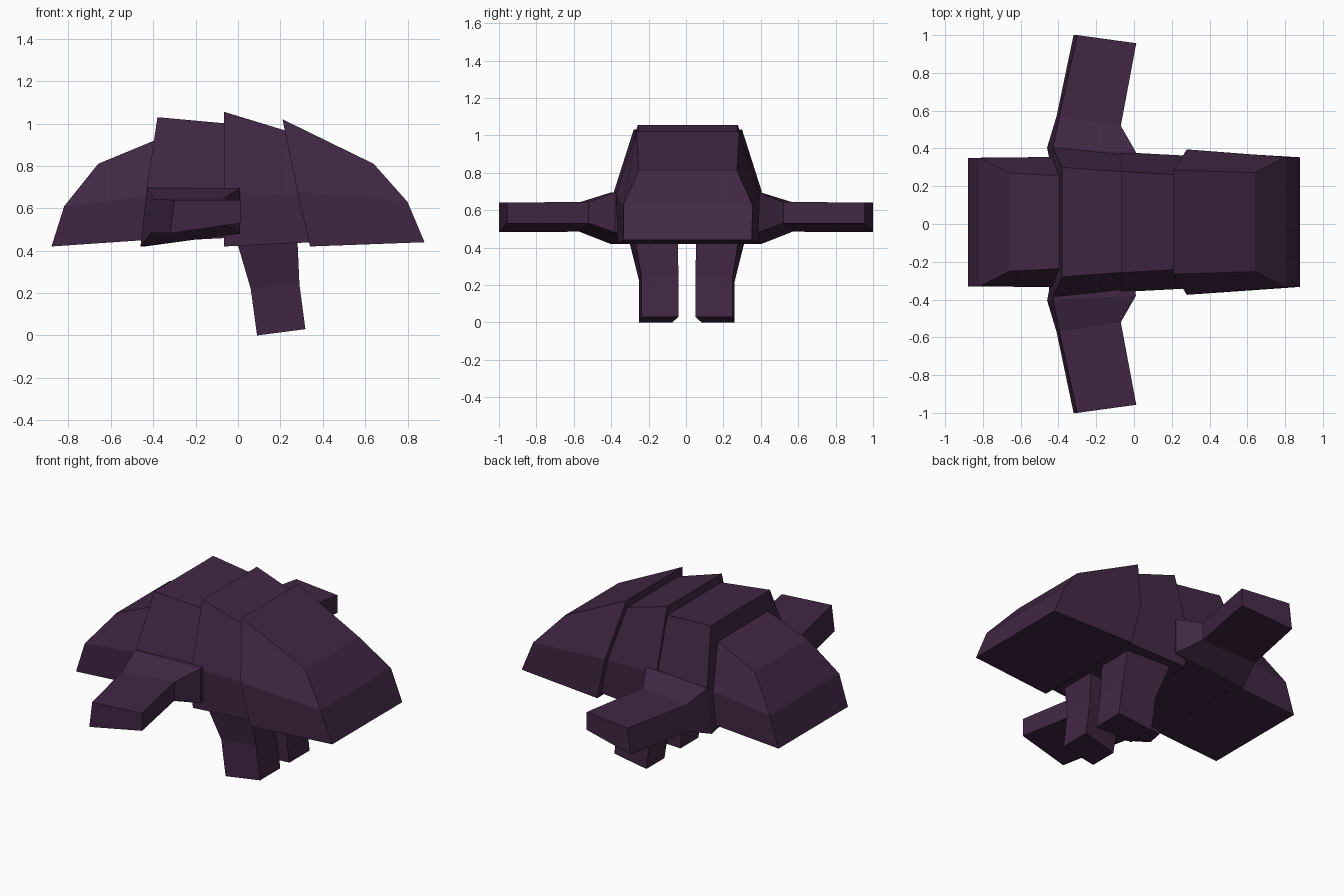
import bpy
import bmesh

cube = bpy.data.objects.get("Cube")
if cube:
    bpy.data.objects.remove(cube, do_unlink=True)

# Single flat colour
COLOUR = (0.053, 0.02, 0.057, 1)
mat = bpy.data.materials.new("dark_purple")
mat.use_nodes = True
mat.diffuse_color = COLOUR
bsdf = next(n for n in mat.node_tree.nodes if n.type == 'BSDF_PRINCIPLED')
bsdf.inputs["Base Color"].default_value = COLOUR
bsdf.inputs["Roughness"].default_value = 0.8


def loft(name, rings, caps):
    """Bridge matching rings of points; caps lists the index faces at each end."""
    bm = bmesh.new()
    loops = [[bm.verts.new(p) for p in ring] for ring in rings]
    n = len(loops[0])
    for a, b in zip(loops, loops[1:]):
        for i in range(n):
            j = (i + 1) % n
            bm.faces.new((a[i], a[j], b[j], b[i]))
    for end in (loops[0], loops[-1]):
        for cap in caps:
            bm.faces.new([end[i] for i in cap])
    bmesh.ops.recalc_face_normals(bm, faces=bm.faces)
    mesh = bpy.data.meshes.new(name)
    bm.to_mesh(mesh)
    bm.free()
    mesh.materials.append(mat)
    obj = bpy.data.objects.new(name, mesh)
    bpy.context.scene.collection.objects.link(obj)
    return obj


def plate(name, *stations, centre=0.01):
    """Shell segment: each station is (x, z, half width) at ridge, shoulder, hem."""
    rings = []
    for st in stations:
        near = [(x, centre - w, z) for x, z, w in st]
        far = [(x, centre + w, z) for x, z, w in reversed(st)]
        rings.append(near + far)
    loft(name, rings, [(0, 1, 4, 5), (1, 2, 3, 4)])


def limb_pair(name, rings, centre=0.0):
    """The same four-sided limb on both sides of the body."""
    for side, label in ((-1, "near"), (1, "far")):
        pts = [[(x, centre + side * y, z) for x, y, z in r] for r in rings]
        loft(f"{label}_{name}", pts, [(0, 1, 2, 3)])


# Overlapping shell plates, tail to head
plate("tail_plate",
      [(-0.88 + 0.22, 0.81, 0.26), (-0.82, 0.61, 0.34), (-0.88, 0.42, 0.34)],
      [(-0.37, 0.93, 0.245), (-0.41, 0.66, 0.345), (-0.44, 0.45, 0.34)])
plate("rear_body_plate",
      [(-0.38, 1.03, 0.29), (-0.43, 0.70, 0.395), (-0.45, 0.44, 0.37)],
      [(-0.05, 1.0, 0.265), (-0.05, 0.68, 0.36), (-0.05, 0.46, 0.35)])
plate("front_body_plate",
      [(-0.065, 1.055, 0.268), (-0.065, 0.68, 0.37), (-0.065, 0.42, 0.36)],
      [(0.23, 0.965, 0.25), (0.31, 0.66, 0.35), (0.35, 0.44, 0.34)])
plate("head_plate",
      [(0.21, 1.02, 0.275), (0.28, 0.68, 0.385), (0.34, 0.42, 0.375)],
      [(0.64, 0.81, 0.262), (0.80, 0.63, 0.345), (0.88, 0.44, 0.343)])

# Arms: flared shoulder, elbow, blunt end
limb_pair("arm", [
    [(-0.42, 0.30, 0.69), (0.0, 0.30, 0.69), (0.0, 0.30, 0.48), (-0.44, 0.30, 0.42)],
    [(-0.43, 0.40, 0.695), (0.01, 0.38, 0.695), (0.01, 0.38, 0.48), (-0.46, 0.405, 0.42)],
    [(-0.395, 0.57, 0.642), (-0.07, 0.52, 0.645), (-0.07, 0.52, 0.53), (-0.41, 0.57, 0.485)],
    [(-0.30, 1.0, 0.64), (0.012, 0.957, 0.64), (0.012, 0.957, 0.53), (-0.32, 1.0, 0.482)]])

# Legs: tapered thigh, knee, tilted foot
limb_pair("leg", [
    [(-0.01, 0.315, 0.46), (0.28, 0.28, 0.46), (0.28, 0.05, 0.46), (-0.01, 0.06, 0.46)],
    [(0.06, 0.255, 0.22), (0.29, 0.243, 0.24), (0.29, 0.045, 0.24), (0.06, 0.07, 0.22)],
    [(0.09, 0.255, 0.0), (0.318, 0.243, 0.03), (0.318, 0.045, 0.03), (0.09, 0.078, 0.0)]],
    centre=0.005)
